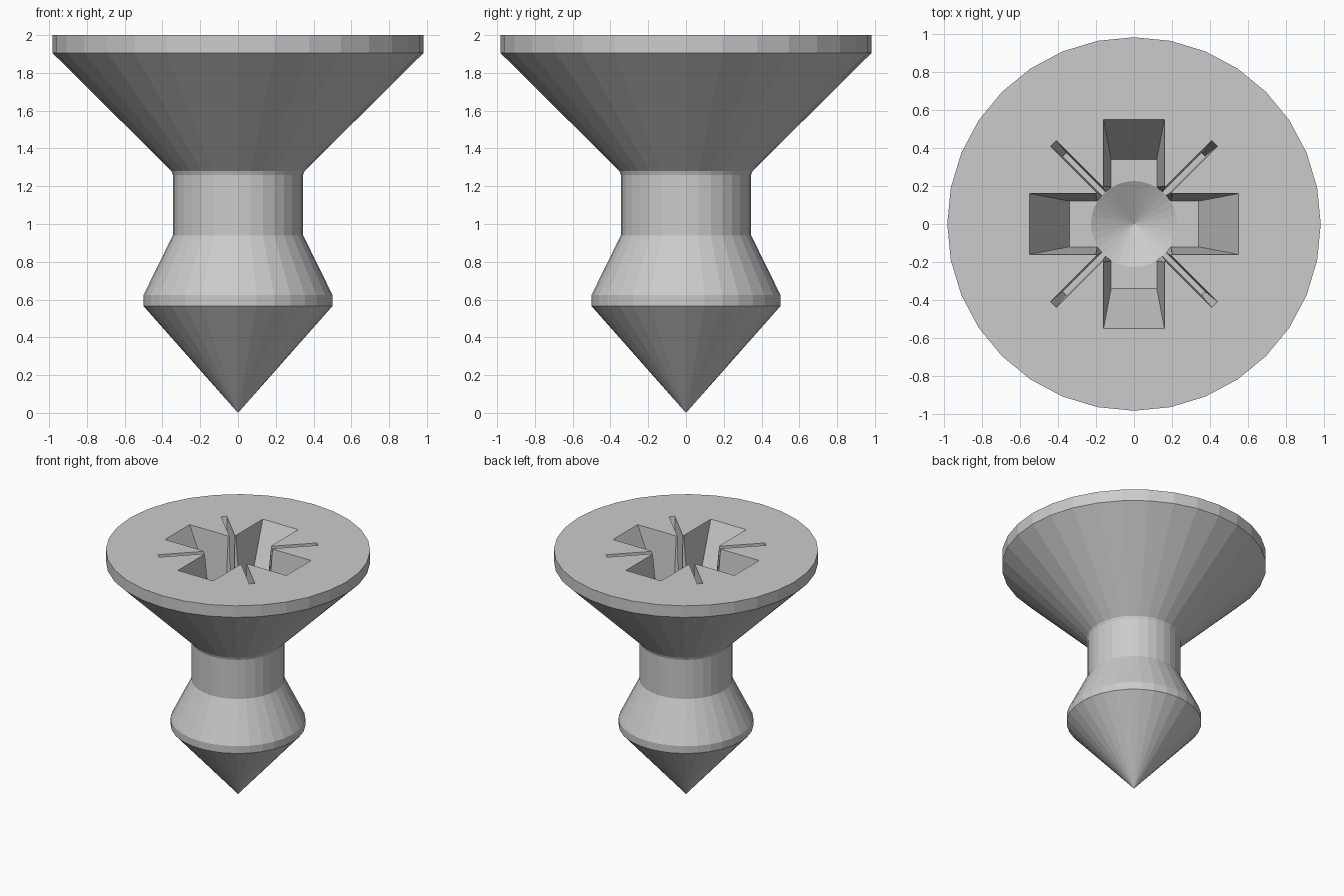
import bpy, bmesh
from math import pi, radians
from mathutils import Matrix, Vector

if "Cube" in bpy.data.objects:
    bpy.data.objects.remove(bpy.data.objects["Cube"])

TOP, DEPTH, OVER = 2.0, 0.43, 0.05
FLOOR = TOP - DEPTH


def to_object(name, bm):
    bmesh.ops.recalc_face_normals(bm, faces=bm.faces)
    mesh = bpy.data.meshes.new(name)
    bm.to_mesh(mesh)
    bm.free()
    obj = bpy.data.objects.new(name, mesh)
    bpy.context.collection.objects.link(obj)
    return obj


def lathe(name, profile, sides=32):
    bm = bmesh.new()
    verts = [bm.verts.new((r, 0, z)) for r, z in profile]
    edges = [bm.edges.new(p) for p in zip(verts, verts[1:])]
    bmesh.ops.spin(bm, geom=verts + edges, cent=(0, 0, 0), axis=(0, 0, 1),
                   angle=2 * pi, steps=sides, use_duplicate=False)
    bmesh.ops.remove_doubles(bm, verts=bm.verts, dist=1e-4)
    return to_object(name, bm)


def tapered_bar(name, top, bottom, angle):
    # half sizes at the head surface and at the recess floor
    top, bottom = Vector(top), Vector(bottom)
    above = top + (top - bottom) * (OVER / DEPTH)
    bm = bmesh.new()
    bmesh.ops.create_cube(bm, size=2)
    for v in bm.verts:
        size, z = (above, TOP + OVER) if v.co.z > 0 else (bottom, FLOOR)
        v.co = (v.co.x * size.x, v.co.y * size.y, z)
    bmesh.ops.rotate(bm, verts=bm.verts, cent=(0, 0, 0),
                     matrix=Matrix.Rotation(radians(angle), 3, 'Z'))
    return to_object(name, bm)


# Screw body: point, flared collar, neck and countersunk head
body = lathe("screw_body", [
    (0, 0), (0.5, 0.565), (0.5, 0.625), (0.345, 0.94), (0.345, 1.26),
    (0.352, 1.28), (0.982, 1.905), (0.982, TOP), (0, TOP)])

# Driver recess: centre, wide cross, thin diagonal slits, drilled bottom
cutters = [tapered_bar("recess_centre", (0.255, 0.255), (0.222, 0.222), 45)]
for i in range(2):
    cutters.append(tapered_bar(f"recess_cross_{i}", (0.55, 0.16), (0.34, 0.12), 90 * i))
    cutters.append(tapered_bar(f"recess_slit_{i}", (0.60, 0.021), (0.515, 0.012), 45 + 90 * i))
cutters.append(lathe("recess_drill", [
    (0, FLOOR + 0.02), (0.226, FLOOR + 0.02), (0.226, FLOOR - 0.005), (0, FLOOR - 0.13)]))

for cutter in cutters:
    cutter.hide_render = True
    cutter.hide_set(True)
    mod = body.modifiers.new(cutter.name, 'BOOLEAN')
    mod.operation = 'DIFFERENCE'
    mod.solver = 'EXACT'
    mod.object = cutter
